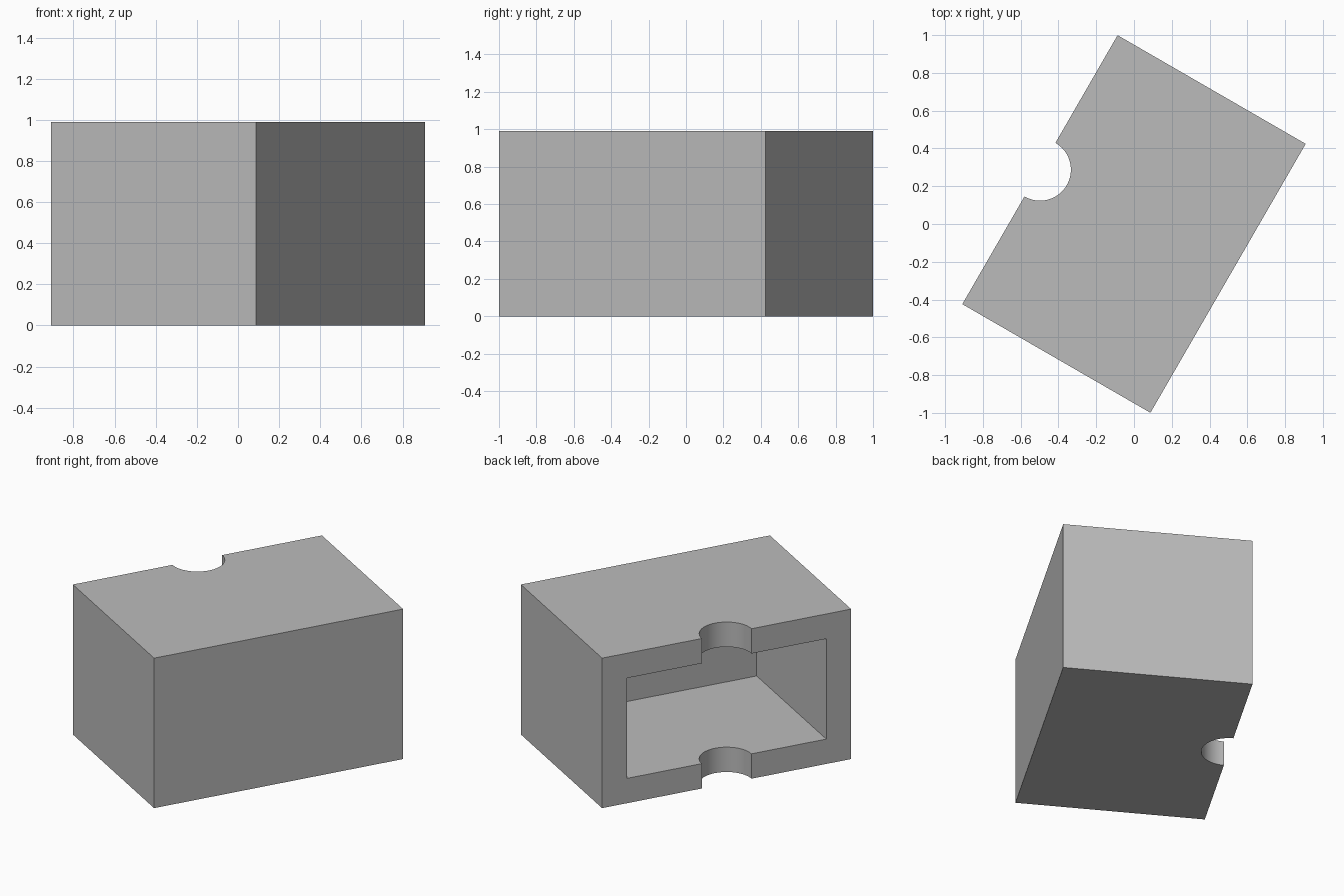
import bpy
import math

# Remove the default cube
default = bpy.data.objects.get("Cube")
if default:
    bpy.data.objects.remove(default, do_unlink=True)

LENGTH, DEPTH, HEIGHT = 1.644, 1.15, 0.99
WALL = 0.164          # wall thickness, also the thumb notch radius
TURN = math.radians(60)

grey = bpy.data.materials.new("plain grey")
grey.use_nodes = True
colour = (0.5, 0.5, 0.5, 1)
grey.diffuse_color = colour
grey.node_tree.nodes["Principled BSDF"].inputs["Base Color"].default_value = colour


def place(local_x, local_y, z):
    """Turn a point in the box's own frame into world space."""
    c, s = math.cos(TURN), math.sin(TURN)
    return (c * local_x - s * local_y, s * local_x + c * local_y, z)


def block(name, size, centre):
    bpy.ops.mesh.primitive_cube_add(size=1, location=place(*centre), rotation=(0, 0, TURN))
    obj = bpy.context.object
    obj.name = name
    obj.scale = size
    bpy.ops.object.transform_apply(location=False, rotation=False, scale=True)
    obj.data.materials.append(grey)
    return obj


# Sleeve body
sleeve = block("sleeve_box", (LENGTH, DEPTH, HEIGHT), (0, 0, HEIGHT / 2))

# Cavity, open on one long side only
cavity = block("cavity_cutter", (LENGTH - 2 * WALL, DEPTH, HEIGHT - 2 * WALL),
               (0, WALL, HEIGHT / 2))

# Round thumb notch through the top and bottom of the open edge
bpy.ops.mesh.primitive_cylinder_add(vertices=64, radius=WALL, depth=HEIGHT * 2,
                                    location=place(0, DEPTH / 2, HEIGHT / 2),
                                    rotation=(0, 0, TURN))
notch = bpy.context.object
notch.name = "notch_cutter"
notch.data.materials.append(grey)

# Cut the body, then drop the cutters
bpy.ops.object.select_all(action='DESELECT')
sleeve.select_set(True)
bpy.context.view_layer.objects.active = sleeve
for cutter in (cavity, notch):
    cutter.hide_render = True
    cut = sleeve.modifiers.new("cut", 'BOOLEAN')
    cut.operation = 'DIFFERENCE'
    cut.solver = 'EXACT'
    cut.object = cutter
    bpy.ops.object.modifier_apply(modifier=cut.name)
    bpy.data.objects.remove(cutter, do_unlink=True)

bpy.ops.object.shade_smooth_by_angle(angle=math.radians(30))
